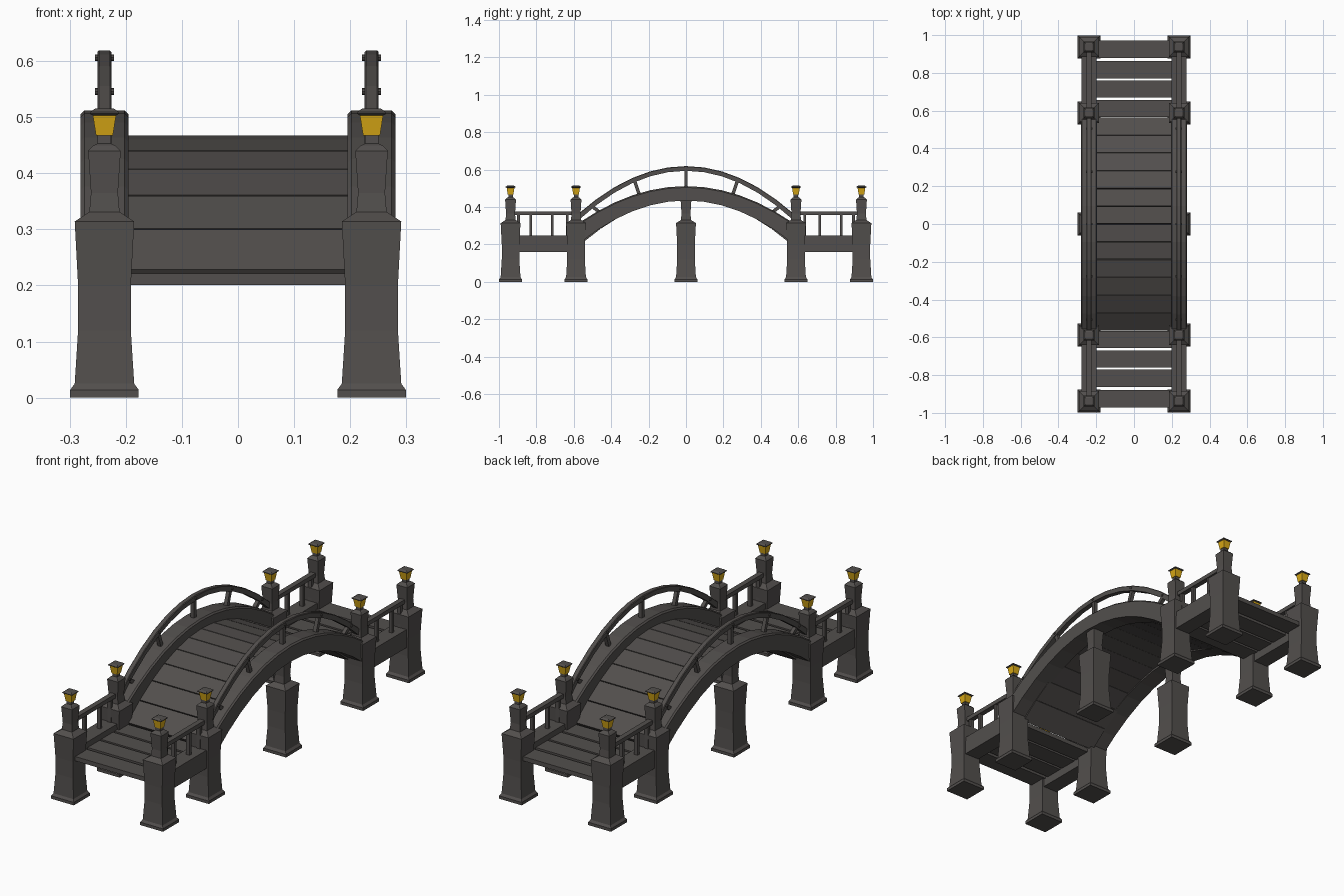
import bpy, bmesh, math
from mathutils import Matrix, Vector

if "Cube" in bpy.data.objects:
    bpy.data.objects.remove(bpy.data.objects["Cube"])

def mat(name, rgb):
    m = bpy.data.materials.new(name)
    m.diffuse_color = (*rgb, 1)
    m.use_nodes = True
    m.node_tree.nodes["Principled BSDF"].inputs["Base Color"].default_value = m.diffuse_color
    return m

DARK = mat("dark_wood", (0.085, 0.078, 0.074))
GLOW = mat("lamp_yellow", (0.70, 0.40, 0.008))
X = 0.238  # side line of posts, beams and rails

def finish(name, bm, material=DARK):
    bmesh.ops.recalc_face_normals(bm, faces=bm.faces)
    me = bpy.data.meshes.new(name)
    bm.to_mesh(me)
    bm.free()
    me.materials.append(material)
    ob = bpy.data.objects.new(name, me)
    bpy.context.collection.objects.link(ob)
    return ob

def loft(name, rings, material=DARK):
    """Skin a list of closed rings and cap both ends."""
    bm = bmesh.new()
    vs = [[bm.verts.new(p) for p in r] for r in rings]
    n = len(rings[0])
    for a, b in zip(vs, vs[1:]):
        for i in range(n):
            bm.faces.new((a[i], a[(i + 1) % n], b[(i + 1) % n], b[i]))
    bm.faces.new(vs[0])
    bm.faces.new(vs[-1])
    return finish(name, bm, material)

def square_tower(name, x, y, profile, material=DARK):
    return loft(name, [[(x + sx * h, y + sy * h, z) for sx, sy in
                        ((-1, -1), (1, -1), (1, 1), (-1, 1))] for h, z in profile], material)

def box(name, centre, size, tilt=0):
    bm = bmesh.new()
    m = Matrix.Translation(centre) @ Matrix.Rotation(tilt, 4, 'X') @ Matrix.Diagonal((*size, 1))
    bmesh.ops.create_cube(bm, size=1, matrix=m)
    return finish(name, bm)

def strut(name, x, a, b, w, d):
    """Box running from a to b in the yz plane."""
    (y0, z0), (y1, z1) = a, b
    return box(name, (x, (y0 + y1) / 2, (z0 + z1) / 2),
               (w, d, math.hypot(y1 - y0, z1 - z0)), math.atan2(y0 - y1, z1 - z0))

def arch(name, x, half, low, high, end, chamfer, n=12):
    """Curved bar with chamfered top; low and high are (crest, fall) curves."""
    rings = []
    for i in range(n + 1):
        y = end * (2 * i / n - 1)
        b = low[0] - low[1] * y * y
        t = high[0] - high[1] * y * y
        rings.append([(x - half, y, b), (x + half, y, b), (x + half, y, t - chamfer),
                      (x + half - chamfer, y, t), (x - half + chamfer, y, t),
                      (x - half, y, t - chamfer)])
    return loft(name, rings)

POST = [(.061, 0), (.061, .014), (.053, .025), (.047, .12), (.047, .2), (.053, .314),
        (.027, .331), (.024, .365), (.029, .44)]
NECK = [(.020, .449), (.012, .453), (.012, .468)]
LAMP = [(.015, .467), (.021, .505)]
CAP = [(.021, .503), (.026, .506), (.026, .509), (.017, .515)]

for sx in (-1, 1):
    x = sx * X
    # posts and lamps
    square_tower("middle_post", x, 0, POST)
    for y in (-.938, -.588, .588, .938):
        square_tower("post", x, y, POST + NECK)
        square_tower("lamp", x, y, LAMP, GLOW)
        square_tower("lamp_cap", x, y, CAP)
    # arched beam and handrail
    arch("arch_beam", x, .043, (.435, .70), (.512, .60), .57, .007)
    arch("arch_rail", x, .0125, (.594, .80), (.619, .77), .575, .003)
    # leaning balusters with bolts through the rail
    for y0, y1 in ((0, 0), (.25, .277), (-.25, -.277), (.465, .505), (-.465, -.505)):
        top = .606 - .785 * y1 * y1
        strut("arch_baluster", x, (y0, .505 - .6 * y0 * y0), (y1, top), .018, .018)
        bm = bmesh.new()
        bmesh.ops.create_cone(bm, cap_ends=True, segments=8, radius1=.006, radius2=.006, depth=.034,
                              matrix=Matrix.Translation((x, y1, top)) @ Matrix.Rotation(math.pi / 2, 4, 'Y'))
        finish("rail_bolt", bm)
    # level end beams, rails and balusters
    for sy in (-1, 1):
        box("end_beam", (x, sy * .763, .205), (.078, .35, .088))
        box("end_rail", (x, sy * .763, .367), (.025, .33, .02))
        for y in (.895, .83, .715, .635):
            box("end_baluster", (x, sy * y, .303), (.017, .015, .12))

# level deck planks
for sy in (-1, 1):
    for y in (.925, .817, .714, .611):
        box("end_plank", (0, sy * y, .211), (.42, .091, .021))

# arched deck planks, each tilted to follow the curve
N, E = 12, .565
deck = lambda y: .467 - .75 * y * y
for i in range(N):
    y0, y1 = E * (2 * i / N - 1), E * (2 * (i + 1) / N - 1)
    a, b = Vector((0, y0, deck(y0))), Vector((0, y1, deck(y1)))
    d = b - a
    tilt = math.atan2(d.z, d.y)
    c = (a + b) / 2 - Vector((0, -math.sin(tilt), math.cos(tilt))) * .011
    box("arch_plank", c, (.42, d.length - .004, .022), tilt)
